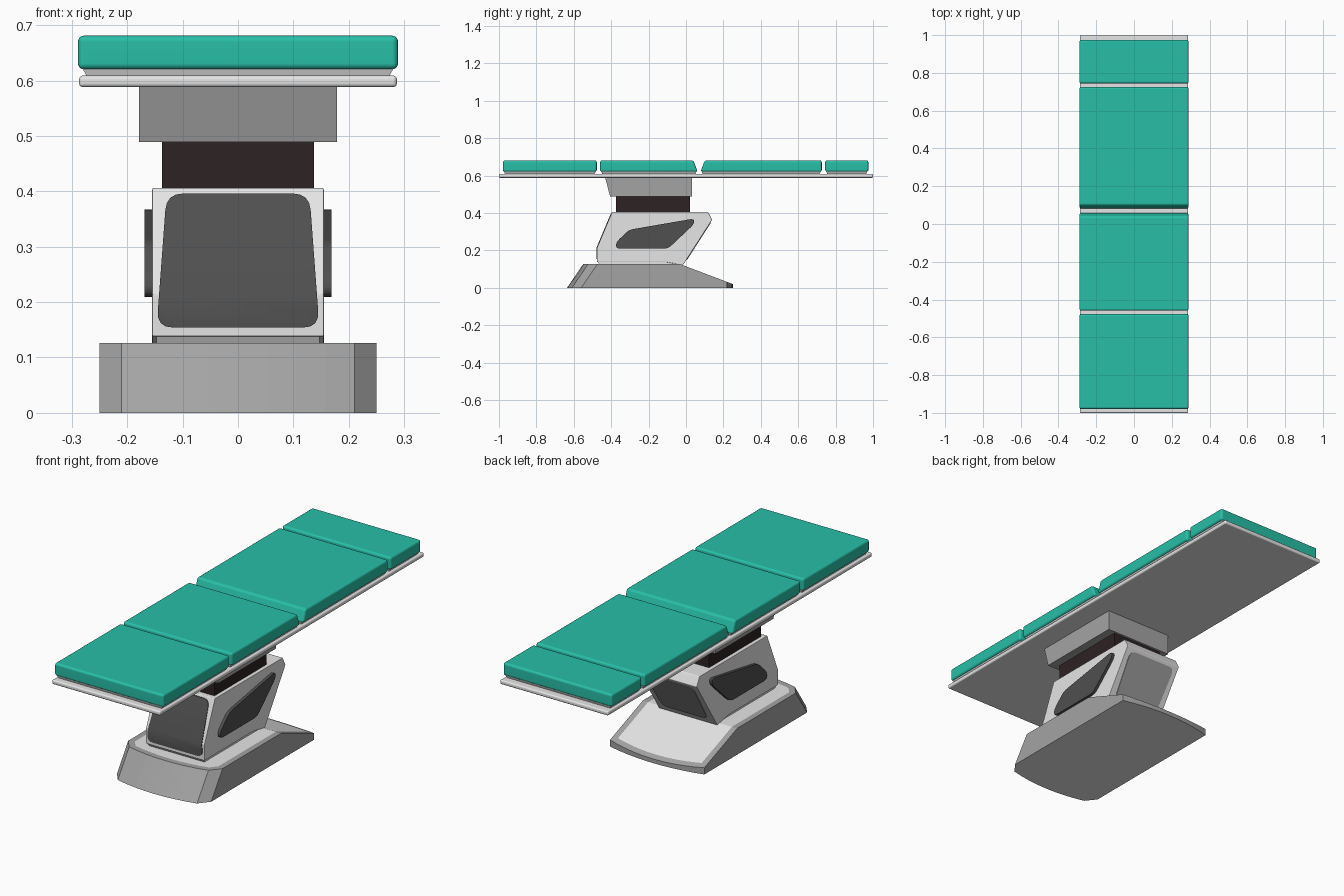
import bpy, bmesh
from mathutils import Vector

if "Cube" in bpy.data.objects:
    bpy.data.objects.remove(bpy.data.objects["Cube"])


def material(name, r, g, b):
    m = bpy.data.materials.new(name)
    m.diffuse_color = (r, g, b, 1)
    m.use_nodes = True
    m.node_tree.nodes["Principled BSDF"].inputs["Base Color"].default_value = m.diffuse_color
    return m


TEAL = material("teal cushion", 0.021, 0.52, 0.39)
LIGHT = material("light grey", 0.79, 0.79, 0.79)
GREY = material("mid grey", 0.37, 0.37, 0.37)
DARK = material("dark grey panel", 0.08, 0.08, 0.08)
BLACK = material("bellows black", 0.027, 0.016, 0.017)


def finish(name, bm, *mats, smooth=True):
    bmesh.ops.recalc_face_normals(bm, faces=bm.faces)
    me = bpy.data.meshes.new(name)
    bm.to_mesh(me)
    bm.free()
    ob = bpy.data.objects.new(name, me)
    bpy.context.collection.objects.link(ob)
    for m in mats:
        me.materials.append(m)
    if smooth:
        bpy.ops.object.select_all(action='DESELECT')
        ob.select_set(True)
        bpy.context.view_layer.objects.active = ob
        bpy.ops.object.shade_smooth_by_angle(angle=0.6)
        ob.modifiers.new("weighted", 'WEIGHTED_NORMAL').keep_sharp = True
    return ob


def extrude(bm, face, vec):
    geo = bmesh.ops.extrude_face_region(bm, geom=[face])["geom"]
    top = [v for v in geo if isinstance(v, bmesh.types.BMVert)]
    bmesh.ops.translate(bm, verts=top, vec=vec)
    return top


def prism(pts, x0, x1, bevel=0, segs=3):
    """Side profile of (y, z) points swept across x."""
    bm = bmesh.new()
    f = bm.faces.new([bm.verts.new((x0, y, z)) for y, z in pts])
    extrude(bm, f, (x1 - x0, 0, 0))
    bmesh.ops.recalc_face_normals(bm, faces=bm.faces)
    if bevel:
        bmesh.ops.bevel(bm, geom=bm.edges[:], offset=bevel, segments=segs,
                        profile=0.5, affect='EDGES', clamp_overlap=True)
    return bm


def rounded(pts, r, n=4):
    """Round the corners of a 2D outline."""
    out = []
    for i, p in enumerate(pts):
        p, a, b = Vector(p), Vector(pts[i - 1]), Vector(pts[(i + 1) % len(pts)])
        s = p + (a - p).normalized() * min(r, (a - p).length * 0.45)
        e = p + (b - p).normalized() * min(r, (b - p).length * 0.45)
        for k in range(n + 1):
            t = k / n
            out.append(s * (1 - t) ** 2 + p * 2 * t * (1 - t) + e * t * t)
    return out


# Base: bowed plan outline, sloping front, wedge-shaped rear
plan = [(x * 0.21 / 4, -0.636 + 0.026 * (x / 4) ** 2) for x in range(-4, 5)]
plan += [(0.25, -0.56)]
plan += [(x * 0.25 / 5, 0.25 - 0.032 * (x / 5) ** 2) for x in range(5, -6, -1)]
plan += [(-0.25, -0.56)]
bm = bmesh.new()
floor = bm.faces.new([bm.verts.new((x, y, 0)) for x, y in plan])
for v in extrude(bm, floor, (0, 0, 0.126)):
    if v.co.y < -0.5:
        v.co.y += 0.086
cut = bmesh.ops.bisect_plane(bm, geom=bm.verts[:] + bm.edges[:] + bm.faces[:],
                             plane_co=(0, -0.03, 0.126), plane_no=(0, 0.106, 0.28),
                             clear_outer=True)
rim = [e for e in cut["geom_cut"] if isinstance(e, bmesh.types.BMEdge)]
bmesh.ops.contextual_create(bm, geom=rim)
bmesh.ops.recalc_face_normals(bm, faces=bm.faces)
bm.normal_update()
# light inset cover on the top faces, light underside
tops = [f for f in bm.faces if f.normal.z > 0.8]
bmesh.ops.inset_region(bm, faces=tops, thickness=0.028, use_even_offset=True)
bm.normal_update()
for f in tops + [f for f in bm.faces if f.normal.z < -0.9]:
    f.material_index = 1
finish("base", bm, GREY, LIGHT, smooth=False)

# Column with collar
finish("column_collar", prism([(-0.46, 0.12), (-0.474, 0.142), (-0.1, 0.142), (-0.05, 0.12)],
                              -0.147, 0.147), LIGHT, smooth=False)
column = [(-0.476, 0.138), (-0.11, 0.138), (-0.016, 0.121), (0.14, 0.364),
          (0.118, 0.406), (-0.395, 0.406), (-0.476, 0.214)]
finish("column", prism(column, -0.155, 0.155, 0.003, 2), LIGHT)

# Raised side panels
side = rounded([(-0.374, 0.209), (-0.374, 0.243), (-0.305, 0.31),
                (0.043, 0.37), (0.043, 0.34), (-0.096, 0.209)], 0.025)
for name, s in (("right", 1), ("left", -1)):
    finish("side_panel_" + name, prism(side, s * 0.15, s * 0.169), DARK)


def face_panel(name, outline, bend, surface, depth, mat):
    """Thin plate drawn in x, z and laid on a column face y = surface(z)."""
    bm = bmesh.new()
    bm.faces.new([bm.verts.new((x, 0, z)) for x, z in outline])
    if bend:
        bmesh.ops.bisect_plane(bm, geom=bm.verts[:] + bm.edges[:] + bm.faces[:],
                               plane_co=(0, 0, bend), plane_no=(0, 0, 1))
    for v in bm.verts:
        v.co.y = surface(v.co.z) - depth
    geo = bmesh.ops.extrude_face_region(bm, geom=bm.faces[:])["geom"]
    moved = [v for v in geo if isinstance(v, bmesh.types.BMVert)]
    bmesh.ops.translate(bm, verts=moved, vec=(0, depth * 2, 0))
    finish(name, bm, mat)


face_panel("front_panel", rounded([(-0.147, 0.154), (0.147, 0.154), (0.129, 0.396), (-0.129, 0.396)], 0.03),
           0.214, lambda z: -0.476 + max(0, z - 0.214) * 0.081 / 0.192, 0.003, DARK)
face_panel("back_panel", rounded([(-0.12, 0.15), (0.12, 0.15), (0.13, 0.348), (-0.13, 0.348)], 0.03),
           None, lambda z: -0.016 + (z - 0.121) * 0.156 / 0.243, 0.004, GREY)

# Bellows and table head
finish("bellows", prism([(-0.374, 0.4), (0.021, 0.4), (0.021, 0.495), (-0.374, 0.495)],
                        -0.137, 0.137), BLACK, smooth=False)
finish("table_head", prism([(-0.406, 0.489), (0.032, 0.489), (0.032, 0.592), (-0.433, 0.592)],
                           -0.179, 0.179), GREY, smooth=False)

# Table top slab
finish("table_slab", prism([(-1, 0.588), (1, 0.588), (1, 0.609), (-1, 0.609)],
                           -0.287, 0.287, 0.007, 3), LIGHT)

# Cushions on trays: (bottom start, bottom end, top start, top end) along y
sections = {"leg": (-0.979, -0.477, -0.979, -0.477),
            "seat": (-0.459, 0.062, -0.459, 0.04),
            "back": (0.078, 0.726, 0.1, 0.726),
            "head": (0.744, 0.975, 0.744, 0.975)}
for name, (b0, b1, t0, t1) in sections.items():
    bm = prism([(b0, 0.62), (b1, 0.62), (t1, 0.681), (t0, 0.681)], -0.289, 0.289, 0.011, 4)
    finish(name + "_cushion", bm, TEAL)
    bm = prism([(b0 + 0.012, 0.607), (b1 - 0.012, 0.607), (b1 - 0.006, 0.622), (b0 + 0.006, 0.622)],
               -0.281, 0.281)
    for v in bm.verts:
        if v.co.z < 0.61:
            v.co.x *= 0.97
    finish(name + "_tray", bm, LIGHT, smooth=False)
